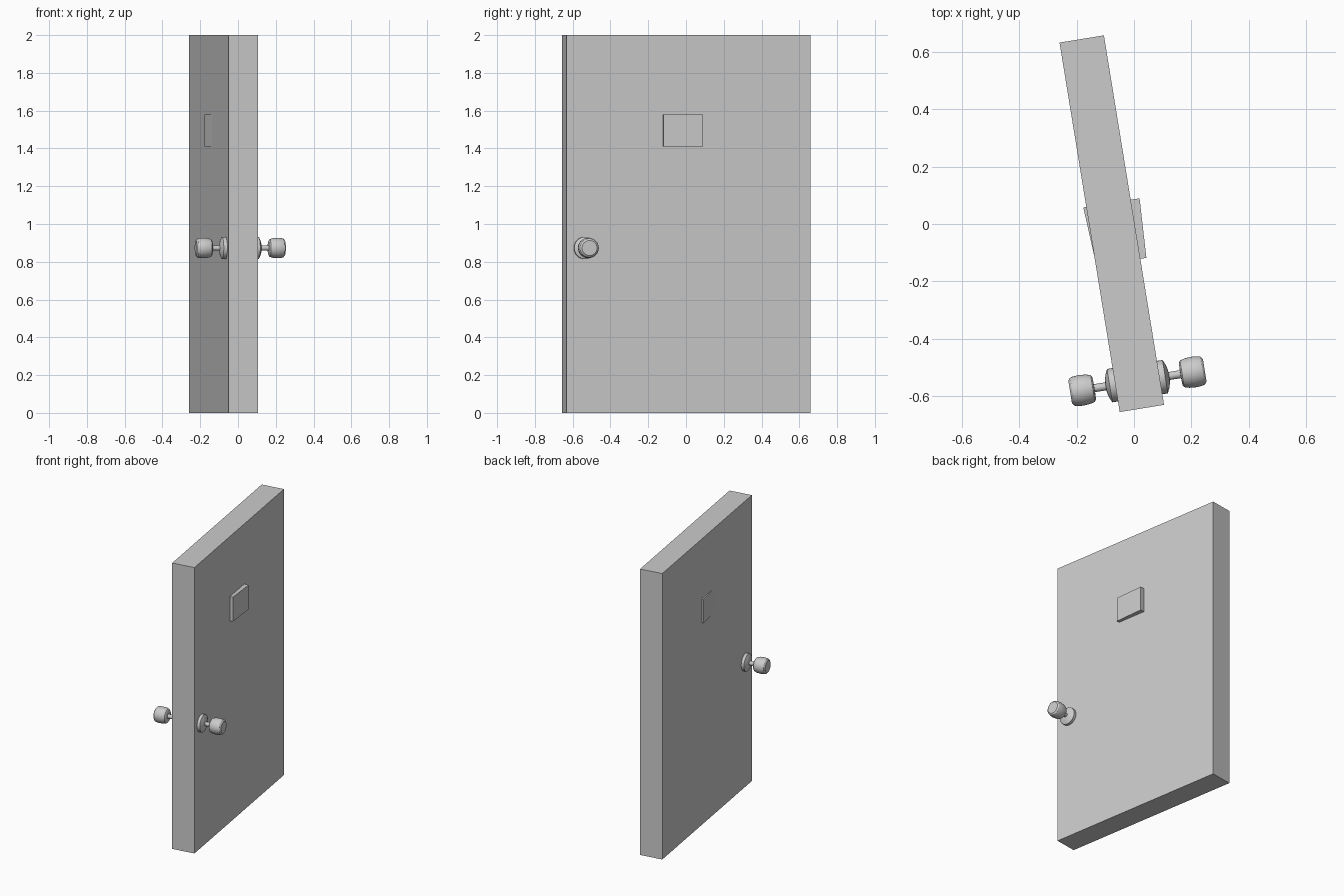
import bpy, bmesh, math
from mathutils import Matrix

if "Cube" in bpy.data.objects:
    bpy.data.objects.remove(bpy.data.objects["Cube"])

# Everything is built in door-local space (x = thickness, y = width), then swung open
SWING = Matrix.Translation((-0.0775, 0.001, 0)) @ Matrix.Rotation(math.radians(9.25), 4, 'Z')


def finish(name, bm):
    bmesh.ops.recalc_face_normals(bm, faces=bm.faces[:])
    mesh = bpy.data.meshes.new(name)
    bm.to_mesh(mesh)
    bm.free()
    obj = bpy.data.objects.new(name, mesh)
    bpy.context.collection.objects.link(obj)
    obj.matrix_world = SWING
    return obj


def prism(name, outline, z0, z1):
    bm = bmesh.new()
    face = bm.faces.new([bm.verts.new((x, y, z0)) for x, y in outline])
    top = bmesh.ops.extrude_face_region(bm, geom=[face], use_keep_orig=True)
    verts = [g for g in top['geom'] if isinstance(g, bmesh.types.BMVert)]
    bmesh.ops.translate(bm, verts=verts, vec=(0, 0, z1 - z0))
    return finish(name, bm)


def lathe_x(name, profile, y, z, sides=32):
    # profile: (distance along x, radius)
    bm = bmesh.new()
    rings = []
    for x, r in profile:
        rings.append([bm.verts.new((x, y + r * math.cos(a), z + r * math.sin(a)))
                      for a in (2 * math.pi * i / sides for i in range(sides))])
    for a, b in zip(rings, rings[1:]):
        for i in range(sides):
            j = (i + 1) % sides
            bm.faces.new((a[i], a[j], b[j], b[i]))
    bm.faces.new(rings[0])
    bm.faces.new(rings[-1])
    return finish(name, bm)


# Door slab
T, W = 0.0785, 0.6535
prism("door_slab", [(-T, -W), (T, -W), (T, W), (-T, W)], 0, 2)

# Sign plate let through the door, slightly skewed against the faces
prism("sign_plate", [(-0.0765, -0.137), (0.100, -0.137), (0.110, 0.072), (-0.089, 0.072)],
      1.41, 1.58)

# Door knob: rose, stem and barrel grip, mirrored to the other face
knob = lathe_x("door_knob", [
    (0.070, 0.059), (0.098, 0.059), (0.106, 0.042), (0.111, 0.024), (0.112, 0.014),
    (0.152, 0.014), (0.153, 0.040), (0.158, 0.047), (0.175, 0.052), (0.200, 0.054),
    (0.222, 0.052), (0.231, 0.049), (0.238, 0.040)], -0.557, 0.873)
mirror = knob.modifiers.new("other_side", 'MIRROR')
mirror.use_axis = (True, False, False)
bpy.context.view_layer.objects.active = knob
knob.select_set(True)
bpy.ops.object.shade_smooth_by_angle(angle=math.radians(32))
